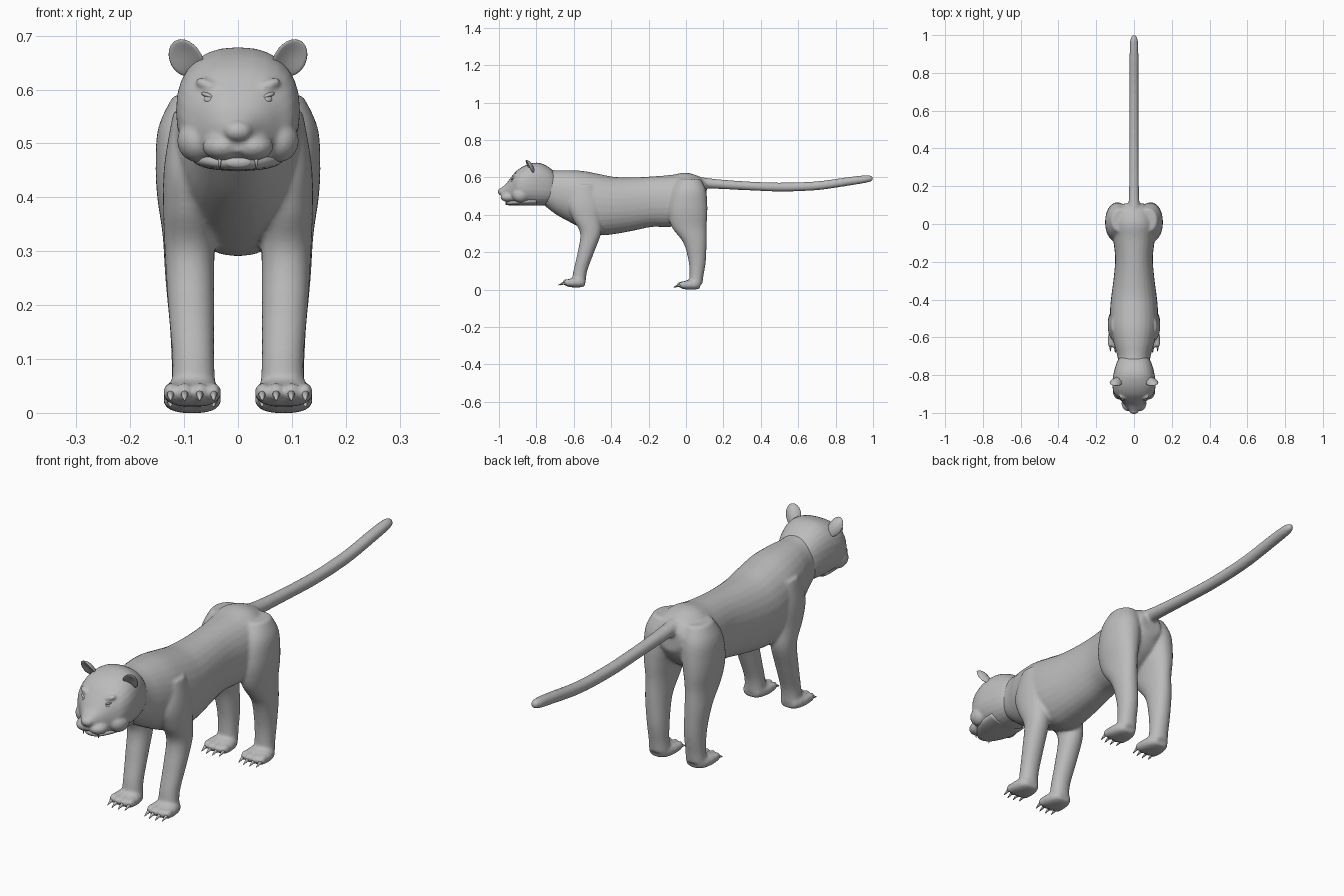
import bpy, bmesh, math
from mathutils import Matrix, Vector

cube = bpy.data.objects.get("Cube")
if cube:
    bpy.data.objects.remove(cube, do_unlink=True)

fur = bpy.data.materials.new("grey fur")
fur.use_nodes = True
GREY = (0.5, 0.5, 0.5, 1)
fur.diffuse_color = GREY
fur.node_tree.nodes["Principled BSDF"].inputs["Base Color"].default_value = GREY


def spline(rows, steps=5):
    """Smoothly interpolate rows of numbers."""
    out = []
    for i in range(len(rows) - 1):
        a, b, c, d = (rows[min(max(i + k, 0), len(rows) - 1)] for k in (-1, 0, 1, 2))
        for s in range(steps):
            t = s / steps
            out.append([0.5 * (2*q + (r - p)*t + (2*p - 5*q + 4*r - u)*t*t
                               + (3*q - p - 3*r + u)*t**3)
                        for p, q, r, u in zip(a, b, c, d)])
    return out + [list(rows[-1])]


def loft(bm, rows, axis, power=2.0, n=28):
    """Skin rings (x, y, z, half width, half depth) along 'Y' or 'Z'."""
    rings = []
    for x, y, z, rw, rd in spline(rows):
        ring = []
        for k in range(n):
            c, s = math.cos(math.tau*k/n), math.sin(math.tau*k/n)
            u = rw * math.copysign(abs(c)**(2/power), c)
            v = rd * math.copysign(abs(s)**(2/power), s)
            ring.append(bm.verts.new((x+u, y, z+v) if axis == 'Y' else (x+u, y+v, z)))
        rings.append(ring)
    faces = [bm.faces.new(rings[0]), bm.faces.new(rings[-1][::-1])]
    for a, b in zip(rings, rings[1:]):
        for k in range(n):
            j = (k + 1) % n
            faces.append(bm.faces.new((a[j], a[k], b[k], b[j])))
    bmesh.ops.recalc_face_normals(bm, faces=faces)


def ball(bm, at, size, turn=Matrix()):
    m = Matrix.Translation(at) @ turn @ Matrix.Diagonal((*size, 1))
    return bmesh.ops.create_uvsphere(bm, u_segments=20, v_segments=12, radius=1, matrix=m)["verts"]


def spike(bm, base, tip, r):
    """Cone from base to tip."""
    base, tip = Vector(base), Vector(tip)
    d = tip - base
    m = Matrix.Translation((base + tip)/2) @ d.to_track_quat('Z', 'Y').to_matrix().to_4x4()
    bmesh.ops.create_cone(bm, cap_ends=True, segments=10, radius1=r, radius2=r*0.15,
                          depth=d.length, matrix=m)


def finish(name, bm, voxel=0, smooth=5):
    mesh = bpy.data.meshes.new(name)
    bm.to_mesh(mesh)
    bm.free()
    mesh.materials.append(fur)
    mesh.polygons.foreach_set("use_smooth", [True] * len(mesh.polygons))
    ob = bpy.data.objects.new(name, mesh)
    bpy.context.collection.objects.link(ob)
    if voxel:
        blend = ob.modifiers.new("Blend", 'REMESH')
        blend.mode = 'VOXEL'
        blend.voxel_size = voxel
        blend.use_smooth_shade = True
        soft = ob.modifiers.new("Soften", 'SMOOTH')
        soft.factor, soft.iterations = 0.5, smooth
    return ob


# Torso and neck: y, top, bottom, half width
torso = [(-.77, .65, .46, .08), (-.70, .638, .405, .088), (-.63, .638, .365, .108),
         (-.55, .634, .325, .124), (-.46, .617, .292, .127), (-.38, .602, .297, .12),
         (-.28, .60, .315, .107), (-.18, .605, .335, .10), (-.08, .613, .335, .11),
         (0, .625, .37, .115), (.07, .605, .42, .09), (.11, .575, .48, .05)]
bm = bmesh.new()
loft(bm, [(0, y, (t+b)/2, w, (t-b)/2) for y, t, b, w in torso], 'Y', 2.15)

# Tail
loft(bm, [(0, .04, .575, .035, .035), (.0, .13, .567, .028, .027), (0, .3, .556, .025, .024),
          (0, .5, .548, .024, .024), (0, .7, .555, .024, .024), (0, .88, .58, .024, .023),
          (0, .97, .592, .021, .02), (0, 1.0, .594, .01, .01)], 'Y')

# Legs: y, z, centre x, half width, half depth
front_leg = [(-.54, .56, .085, .035, .05), (-.54, .46, .09, .047, .088), (-.53, .38, .092, .047, .076),
             (-.51, .30, .09, .046, .056), (-.535, .2, .087, .043, .044),
             (-.565, .1, .083, .039, .037), (-.572, .04, .083, .042, .036)]
hind_leg = [(.02, .59, .07, .05, .06), (.015, .53, .08, .068, .092), (.01, .46, .086, .067, .104),
            (.01, .40, .09, .06, .104), (.018, .33, .09, .05, .092), (.048, .25, .09, .045, .062),
            (.06, .15, .085, .041, .046), (.056, .07, .084, .039, .037), (.05, .03, .084, .042, .038)]
claws = bmesh.new()
for s in (-1, 1):
    for rows, heel, floor in ((front_leg, -.575, .012), (hind_leg, .04, 0)):
        loft(bm, [(s*x, y, z, w, d) for y, z, x, w, d in rows], 'Z', 2.1)
        # Paw pad, toes and claws
        loft(bm, [(s*.085, heel+.035, floor+.024, .03, .018), (s*.085, heel+.01, floor+.025, .046, .025),
                  (s*.085, heel-.035, floor+.025, .054, .025), (s*.085, heel-.062, floor+.02, .045, .016)],
             'Y', 2.6)
        for dx, dy in ((-.04, .008), (-.014, 0), (.014, 0), (.04, .008)):
            x, y = s*.085 + dx, heel - .062 + dy
            ball(bm, (x, y, floor+.026), (.014, .026, .019))
            spike(claws, (x, y-.01, floor+.026), (x, y-.045, floor+.012), .009)
finish("body", bm, .0065, 7)
finish("claws", claws)

# Head: y, top, bottom, half width
skull = [(-.68, .60, .48, .06), (-.73, .652, .455, .09), (-.79, .678, .448, .108),
         (-.85, .668, .452, .115), (-.90, .64, .458, .104), (-.932, .605, .462, .073),
         (-.96, .568, .472, .047), (-.985, .546, .485, .028)]
bm = bmesh.new()
loft(bm, [(0, y, (t+b)/2, w, (t-b)/2) for y, t, b, w in skull], 'Y', 2.4)
ball(bm, (0, -.984, .523), (.027, .023, .02))
for s in (-1, 1):
    ball(bm, (s*.028, -.95, .494), (.038, .042, .026))
    ball(bm, (s*.075, -.885, .505), (.038, .045, .04))
    ball(bm, (s*.05, -.912, .605), (.032, .018, .012), Matrix.Rotation(-s*.4, 4, 'Y'))
finish("head", bm, .005, 5)

# Lower jaw and fangs
bm = bmesh.new()
loft(bm, [(0, -.80, .475, .085, .025), (0, -.87, .472, .083, .023), (0, -.92, .467, .062, .017),
          (0, -.95, .464, .038, .013), (0, -.966, .465, .02, .008)], 'Y', 2.3)
finish("lower_jaw", bm)
bm = bmesh.new()
for s in (-1, 1):
    spike(bm, (s*.034, -.961, .478), (s*.034, -.96, .452), .005)
finish("fangs", bm)

# Eyes with lids
eyes, lids = bmesh.new(), bmesh.new()
for s in (-1, 1):
    ball(eyes, (s*.053, -.926, .581), (.011, .011, .009))
    tilt = Matrix.Rotation(-s*.35, 4, 'Y')
    ball(lids, (s*.053, -.923, .588), (.016, .013, .005), tilt)
    ball(lids, (s*.053, -.922, .573), (.014, .011, .004), tilt)
finish("eyes", eyes)
finish("eyelids", lids)

# Cupped ears
for s, side in ((-1, "right"), (1, "left")):
    bm = bmesh.new()
    for v in ball(bm, (0, 0, 0), (.031, .009, .043)):
        v.co.y -= 14 * (v.co.x**2 + max(v.co.z, 0)**2 * .4)
    turn = Matrix.Rotation(s*.35, 4, 'Y') @ Matrix.Rotation(s*.3, 4, 'Z') @ Matrix.Rotation(.4, 4, 'X')
    bm.transform(Matrix.Translation((s*.094, -.828, .661)) @ turn)
    finish(side + "_ear", bm)
